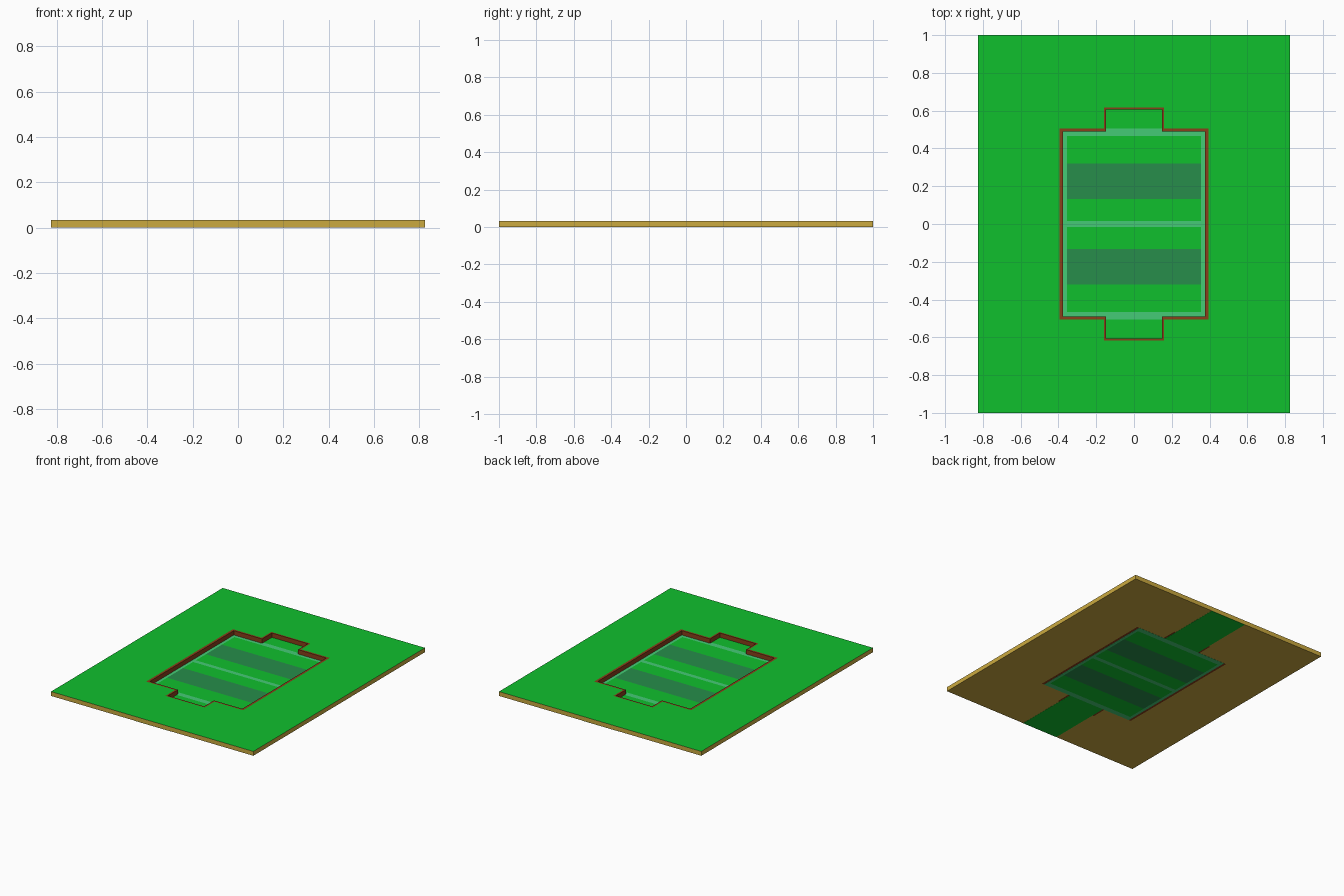
import bpy
import bmesh

cube = bpy.data.objects.get("Cube")
if cube:
    bpy.data.objects.remove(cube, do_unlink=True)

HEIGHT = 0.033   # top of the slab
BASE = 0.001     # thickness of the painted floor


def make_material(name, rgb):
    mat = bpy.data.materials.new(name)
    mat.use_nodes = True
    mat.diffuse_color = (*rgb, 1)
    mat.node_tree.nodes["Principled BSDF"].inputs["Base Color"].default_value = (*rgb, 1)
    return mat


green = make_material("grass green", (0.005, 0.53, 0.027))
tan = make_material("tan wood", (0.6, 0.4, 0.05))
brown = make_material("red brown", (0.25, 0.05, 0.01))
pale = make_material("pale line green", (0.06, 0.6, 0.18))
dark = make_material("dark stripe green", (0.02, 0.27, 0.07))


def add_object(name, bm, materials):
    bmesh.ops.recalc_face_normals(bm, faces=bm.faces)
    mesh = bpy.data.meshes.new(name)
    bm.to_mesh(mesh)
    bm.free()
    for mat in materials:
        mesh.materials.append(mat)
    obj = bpy.data.objects.new(name, mesh)
    bpy.context.collection.objects.link(obj)
    return obj


def cross_outline(x, y, goal_x, goal_y):
    """Rectangle with a goal notch at each end."""
    half = [(x, -y), (x, y), (goal_x, y), (goal_x, goal_y)]
    return half + [(-px, py) for px, py in reversed(half)][:3] + \
        [(-x, -y), (-goal_x, -y), (-goal_x, -goal_y), (goal_x, -goal_y), (goal_x, -y)]


def ring(name, outer, inner, materials):
    """Solid between two outlines, standing on the floor sheet."""
    bm = bmesh.new()
    for outline in (outer, inner):
        verts = [bm.verts.new((px, py, BASE)) for px, py in outline]
        for a, b in zip(verts, verts[1:] + verts[:1]):
            bm.edges.new((a, b))
    bmesh.ops.triangle_fill(bm, edges=bm.edges[:], use_beauty=True)
    grown = bmesh.ops.extrude_face_region(bm, geom=bm.faces[:], use_keep_orig=True)
    top = [g for g in grown["geom"] if isinstance(g, bmesh.types.BMVert)]
    bmesh.ops.translate(bm, verts=top, vec=(0, 0, HEIGHT - BASE))
    # The upper surface takes the first material, everything else the last
    for face in bm.faces:
        on_top = min(v.co.z for v in face.verts) > HEIGHT - 0.0001
        face.material_index = 0 if on_top else len(materials) - 1
    return add_object(name, bm, materials)


# Slab with the pitch opening, and the thin boards lining it
outer = cross_outline(0.395, 0.505, 0.16, 0.617)
inner = cross_outline(0.377, 0.49, 0.147, 0.605)
slab = [(-0.825, -1), (0.825, -1), (0.825, 1), (-0.825, 1)]
ring("slab", slab, outer, [green, tan])
ring("rim_boards", outer, inner, [brown])

# Painted floor: grid of cells coloured by position
half_x = [0.147, 0.355, 0.377]
half_y = [0.016, 0.133, 0.32, 0.465, 0.505, 1.0]
xs = [-x for x in reversed(half_x)] + half_x
ys = [-y for y in reversed(half_y)] + half_y
bm = bmesh.new()
for x0, x1 in zip(xs, xs[1:]):
    for y0, y1 in zip(ys, ys[1:]):
        cx, cy = abs(x0 + x1) / 2, abs(y0 + y1) / 2
        if cy > 0.505 and cx > 0.147:
            continue
        face = bm.faces.new([bm.verts.new((x, y, 0)) for x, y in
                             ((x0, y0), (x1, y0), (x1, y1), (x0, y1))])
        if cy < 0.505 and (cx > 0.355 or cy > 0.465 or cy < 0.016):
            face.material_index = 1
        elif 0.133 < cy < 0.32:
            face.material_index = 2
bmesh.ops.remove_doubles(bm, verts=bm.verts[:], dist=0.0005)
grown = bmesh.ops.extrude_face_region(bm, geom=bm.faces[:], use_keep_orig=True)
top = [g for g in grown["geom"] if isinstance(g, bmesh.types.BMVert)]
bmesh.ops.translate(bm, verts=top, vec=(0, 0, BASE))
add_object("pitch_floor", bm, [green, pale, dark])
